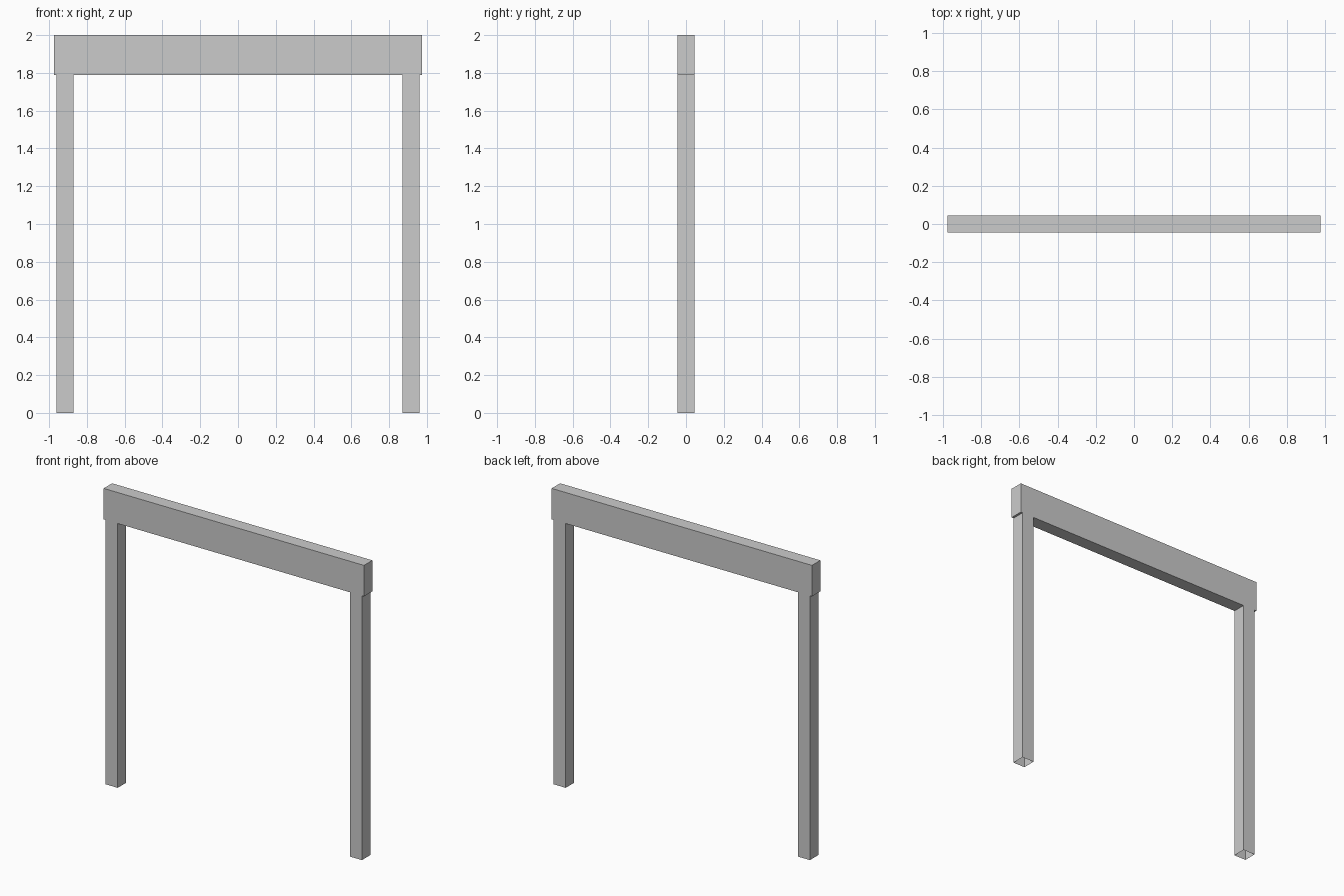
import bpy
import bmesh

if "Cube" in bpy.data.objects:
    bpy.data.objects.remove(bpy.data.objects["Cube"])

DEPTH = 0.09          # thickness front to back
TOP, UNDER = 2.0, 1.79
BEAM_X, LEG_OUT, LEG_IN = 0.975, 0.96, 0.87

# Right half of the outline (x, z), from the inner corner round to the beam top
half = [(LEG_IN, UNDER), (LEG_IN, 0), (LEG_OUT, 0),
        (LEG_OUT, UNDER), (BEAM_X, UNDER), (BEAM_X, TOP)]
outline = half + [(-x, z) for x, z in reversed(half)]

# Frame: beam and two legs as one continuous outline, extruded in depth
bm = bmesh.new()
front = bm.faces.new([bm.verts.new((x, -DEPTH / 2, z)) for x, z in outline])
result = bmesh.ops.extrude_face_region(bm, geom=[front], use_keep_orig=True)
back_verts = [v for v in result["geom"] if isinstance(v, bmesh.types.BMVert)]
bmesh.ops.translate(bm, verts=back_verts, vec=(0, DEPTH, 0))
bmesh.ops.recalc_face_normals(bm, faces=bm.faces)

# Leg ends are open at the ground
feet = [f for f in bm.faces if all(v.co.z < 0.001 for v in f.verts)]
bmesh.ops.delete(bm, geom=feet, context='FACES_ONLY')

mesh = bpy.data.meshes.new("goal_frame")
bm.to_mesh(mesh)
bm.free()
bpy.context.collection.objects.link(bpy.data.objects.new("post_and_beam_frame", mesh))
